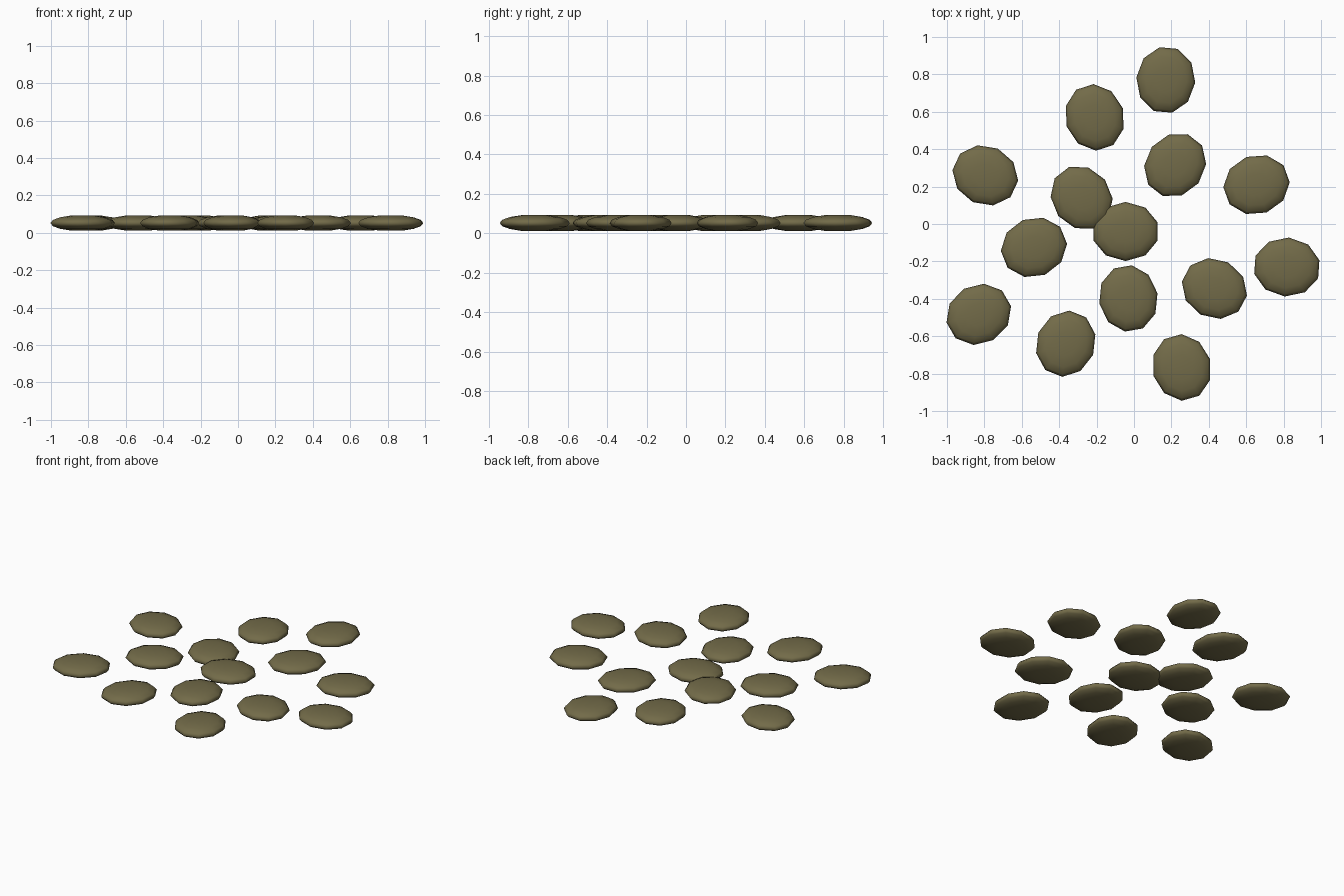
import bpy
import bmesh
from math import radians
from mathutils import Matrix

cube = bpy.data.objects.get("Cube")
if cube:
    bpy.data.objects.remove(cube, do_unlink=True)

# Single olive brown colour
olive = bpy.data.materials.new("olive_brown")
olive.use_nodes = True
colour = (0.17, 0.147, 0.066, 1)
olive.diffuse_color = colour
olive.node_tree.nodes["Principled BSDF"].inputs["Base Color"].default_value = colour

LENGTH, WIDTH, THICK = 0.18, 0.158, 0.043
MID_Z = 0.052


def lentil_mesh():
    """Flattened ten-sided sphere with a slight dip at each pole."""
    bm = bmesh.new()
    bmesh.ops.create_uvsphere(bm, u_segments=10, v_segments=8, radius=1)
    for v in bm.verts:
        if abs(v.co.z) > 0.99:
            v.co.z *= 0.9
    bmesh.ops.scale(bm, vec=(LENGTH, WIDTH, THICK), verts=bm.verts)
    for f in bm.faces:
        f.smooth = True
    mesh = bpy.data.meshes.new("lentil")
    bm.to_mesh(mesh)
    bm.free()
    mesh.materials.append(olive)
    return mesh


# Centre x, centre y and turn of every lentil in the scatter
scatter = [
    (0.17, 0.77, 85), (-0.21, 0.57, 108), (-0.795, 0.26, -25),
    (-0.28, 0.14, 128), (0.22, 0.315, 52), (0.655, 0.21, 20),
    (-0.045, -0.04, 0), (-0.535, -0.125, 22), (-0.03, -0.398, 100),
    (0.43, -0.345, -28), (0.817, -0.23, -4), (-0.83, -0.483, 30),
    (-0.365, -0.64, 68), (0.255, -0.767, 106),
]

mesh = lentil_mesh()
for i, (x, y, turn) in enumerate(scatter, 1):
    lentil = bpy.data.objects.new(f"lentil_{i}", mesh)
    lentil.matrix_world = (Matrix.Translation((x, y, MID_Z))
                           @ Matrix.Rotation(radians(turn), 4, "Z"))
    bpy.context.collection.objects.link(lentil)
